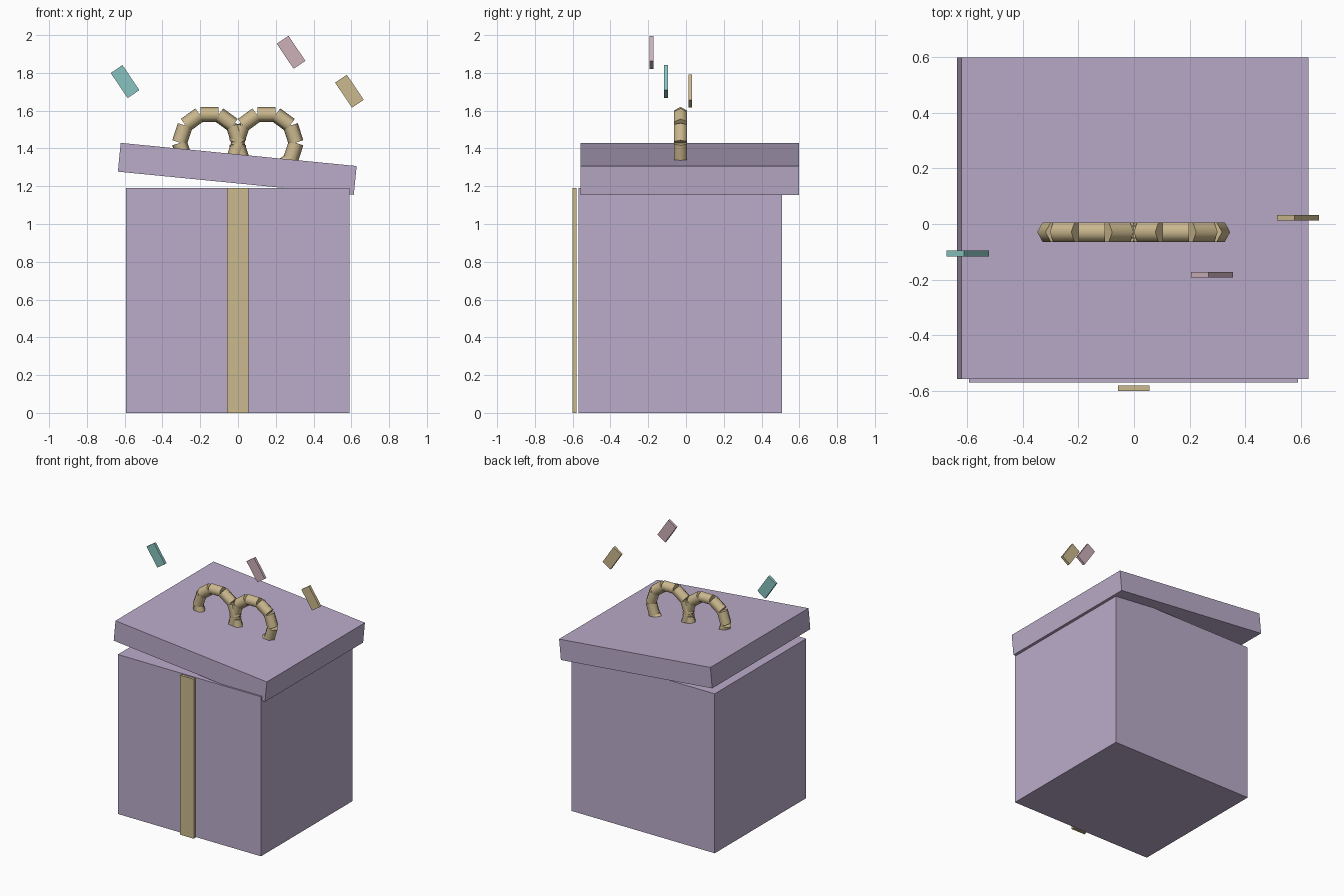
import bpy
from math import radians, sin, cos, pi

cube = bpy.data.objects.get("Cube")
if cube:
    bpy.data.objects.remove(cube, do_unlink=True)


def material(name, rgb):
    """Flat material from an sRGB colour."""
    linear = [((c / 255 + 0.055) / 1.055) ** 2.4 for c in rgb] + [1.0]
    mat = bpy.data.materials.new(name)
    mat.use_nodes = True
    mat.diffuse_color = linear
    mat.node_tree.nodes["Principled BSDF"].inputs["Base Color"].default_value = linear
    return mat


LILAC = material("lilac", (187, 172, 202))
GOLD = material("gold", (203, 184, 142))
PINK = material("pink", (205, 176, 185))
TEAL = material("teal", (136, 196, 192))


def box(name, centre, size, mat, tilt=0):
    """Cuboid, tilted in degrees about the y axis."""
    bpy.ops.mesh.primitive_cube_add(size=1, location=centre, rotation=(0, radians(tilt), 0))
    ob = bpy.context.object
    ob.name = name
    ob.scale = size
    ob.data.materials.append(mat)
    return ob


# Box body, front ribbon and tilted lid
box("box_body", (-0.002, -0.031, 0.595), (1.182, 1.078, 1.19), LILAC)
box("front_ribbon", (-0.001, -0.59, 0.595), (0.113, 0.02, 1.19), GOLD)
box("lid", (-0.004, 0.021, 1.292), (1.255, 1.157, 0.153), LILAC, 5.6)

# Bow: two rings of short six-sided cylinders, sunk into the lid
RING, TUBE, LENGTH, COUNT = 0.15, 0.0405, 0.095, 10
for side, x in (("right", -0.152), ("left", 0.15)):
    for i in range(COUNT):
        a = 2 * pi * i / COUNT
        bpy.ops.mesh.primitive_cylinder_add(
            vertices=6, radius=TUBE, depth=LENGTH,
            location=(x + RING * sin(a), -0.029, 1.43 + RING * cos(a)),
            rotation=(0, a + pi / 2, 0))
        seg = bpy.context.object
        # One ridge of each segment points away from the ring centre
        for v in seg.data.vertices:
            v.co.x, v.co.y = v.co.y, -v.co.x
        seg.name = f"bow_{side}_segment_{i + 1}"
        seg.data.materials.append(GOLD)
        bpy.ops.object.shade_smooth_by_angle(angle=radians(65))

# Confetti plates floating above the lid
for name, centre, mat in (("teal_confetti", (-0.598, -0.106, 1.754), TEAL),
                          ("pink_confetti", (0.281, -0.183, 1.909), PINK),
                          ("gold_confetti", (0.59, 0.022, 1.703), GOLD)):
    box(name, centre, (0.075, 0.02, 0.16), mat, -34)
